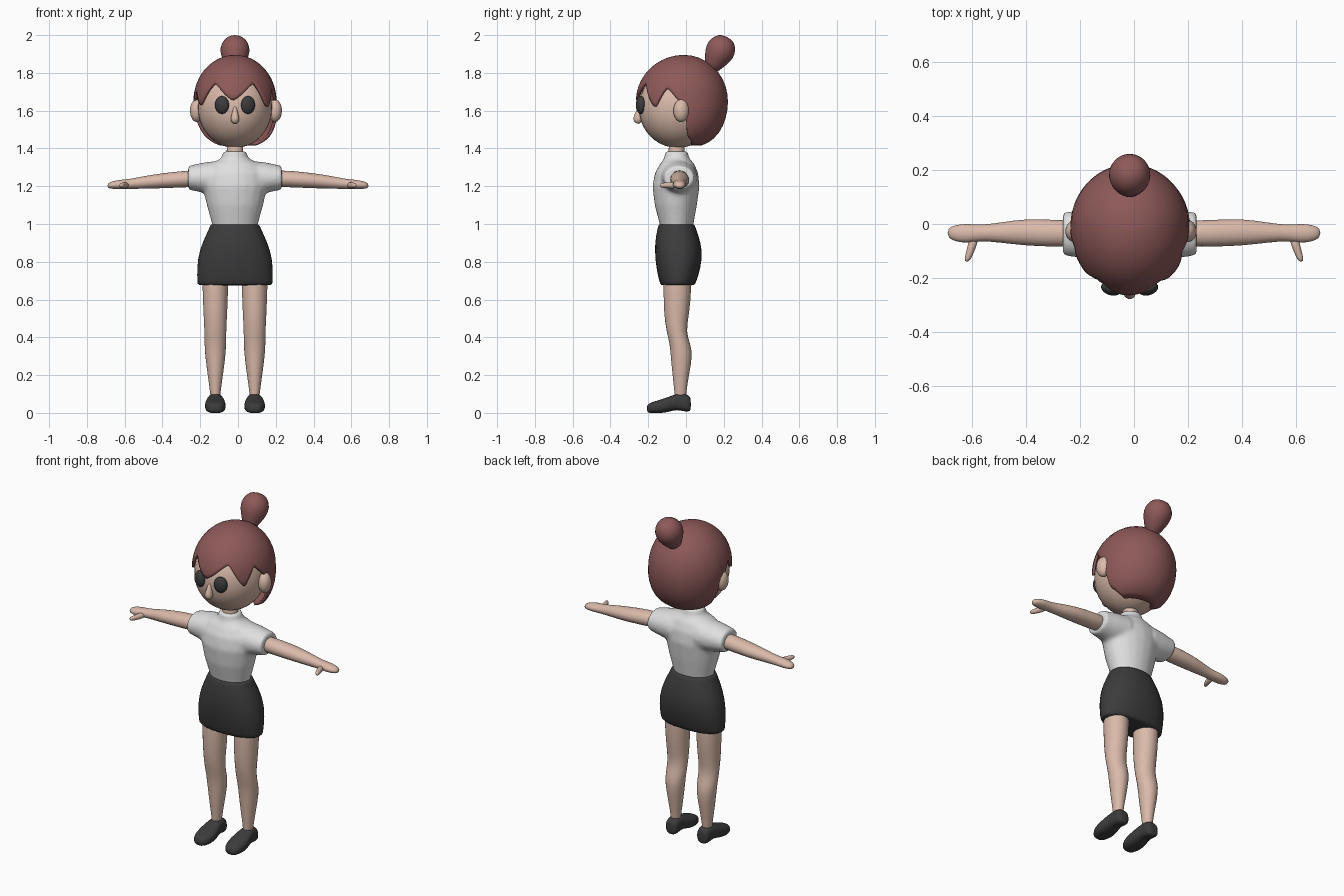
import bpy, bmesh, math
from mathutils import Vector

cube = bpy.data.objects.get("Cube")
if cube:
    bpy.data.objects.remove(cube, do_unlink=True)

MID = -0.016  # body centre line


def material(name, r, g, b):
    m = bpy.data.materials.new(name)
    m.use_nodes = True
    m.diffuse_color = (r, g, b, 1)
    bsdf = next(n for n in m.node_tree.nodes if n.type == 'BSDF_PRINCIPLED')
    bsdf.inputs["Base Color"].default_value = (r, g, b, 1)
    bsdf.inputs["Roughness"].default_value = 0.8
    return m


skin = material("warm skin", 0.70, 0.49, 0.40)
auburn = material("auburn hair", 0.27, 0.10, 0.10)
white = material("white cloth", 0.74, 0.74, 0.74)
charcoal = material("charcoal", 0.045, 0.045, 0.045)


def finish(name, bm, mat, levels=0):
    bmesh.ops.recalc_face_normals(bm, faces=bm.faces)
    me = bpy.data.meshes.new(name)
    bm.to_mesh(me)
    bm.free()
    me.materials.append(mat)
    for p in me.polygons:
        p.use_smooth = True
    ob = bpy.data.objects.new(name, me)
    bpy.context.collection.objects.link(ob)
    if levels:
        ob.modifiers.new("round", 'SUBSURF').levels = levels
        ob.modifiers["round"].render_levels = levels
    return ob


def loft(name, axis, rings, mat, power=1.0, n=20, levels=1):
    """Skin ellipse rings (position, centre a, centre b, radius a, radius b)."""
    bm = bmesh.new()
    loops = []
    for t, a, b, ra, rb in rings:
        loop = []
        for i in range(n):
            ang = math.tau * i / n
            c, s = math.cos(ang), math.sin(ang)
            u = a + ra * math.copysign(abs(c) ** power, c)
            v = b + rb * math.copysign(abs(s) ** power, s)
            co = {'x': (t, u, v), 'y': (u, t, v), 'z': (u, v, t)}[axis]
            loop.append(bm.verts.new(co))
        loops.append(loop)
    for lo, hi in zip(loops, loops[1:]):
        for i in range(n):
            j = (i + 1) % n
            bm.faces.new((lo[i], lo[j], hi[j], hi[i]))
    bm.faces.new(loops[0])
    bm.faces.new(loops[-1])
    return finish(name, bm, mat, levels)


def ellipsoid(name, centre, radii, mat, turn=0.0):
    bm = bmesh.new()
    bmesh.ops.create_uvsphere(bm, u_segments=32, v_segments=20, radius=1)
    bmesh.ops.scale(bm, vec=radii, verts=bm.verts)
    ob = finish(name, bm, mat)
    ob.location = centre
    ob.rotation_euler.z = turn
    return ob


# Head, neck, nose
ellipsoid("head", (MID, -0.045, 1.615), (0.197, 0.205, 0.212), skin)
loft("neck", 'z', [(z, MID, -0.05, 0.045, 0.043) for z in (1.3, 1.36, 1.46)], skin)
loft("nose", 'z', [(1.53, MID, -0.253, 0.012, 0.012), (1.55, MID, -0.257, 0.026, 0.026),
                   (1.58, MID, -0.252, 0.018, 0.022), (1.63, MID, -0.24, 0.006, 0.008)], skin)

# Eyes and ears
for side, label in ((1, "left"), (-1, "right")):
    ellipsoid(label + "_eye", (MID + side * 0.069, -0.24, 1.63),
              (0.038, 0.024, 0.047), charcoal, side * 0.3)
    ellipsoid(label + "_ear", (-0.011 + side * 0.207, -0.025, 1.6),
              (0.036, 0.042, 0.06), skin, side * 0.2)

# Hair: a shell whose lower edge follows locks, given as (degrees from front, height)
LOCKS = [(-180, 1.415), (-115, 1.415), (-98, 1.46), (-92, 1.62), (-72, 1.70), (-58, 1.63),
         (-33, 1.745), (-3, 1.655), (30, 1.745), (52, 1.62), (68, 1.72), (90, 1.63),
         (96, 1.46), (115, 1.415), (180, 1.415)]
HAIR_Z, HAIR_R = 1.65, 0.245


def edge_height(deg):
    for (a, za), (b, zb) in zip(LOCKS, LOCKS[1:]):
        if a <= deg <= b:
            f = (deg - a) / (b - a)
            f = 0.5 * f + 0.5 * f * f * (3 - 2 * f)
            return za + (zb - za) * f


def hair_shell():
    cols, rows = 144, 16
    bm = bmesh.new()
    crown = bm.verts.new((MID, -0.01, HAIR_Z + HAIR_R))
    grid = []
    for i in range(cols):
        deg = -180 + 360 * i / cols
        ang = math.radians(deg)
        limit = math.acos((edge_height(deg) - HAIR_Z) / HAIR_R)
        depth = 0.255 if abs(deg) < 90 else 0.232
        column = []
        for k in range(1, rows + 1):
            phi = limit * k / rows
            out = math.sin(phi) ** (0.75 if phi > math.pi / 2 else 1)
            x = MID + 0.22 * out * math.sin(ang)
            if deg > 0:  # the left side sweeps outward
                x += 0.035 * max(0, -math.cos(phi)) * math.sin(ang)
            column.append(bm.verts.new((x, -0.01 - depth * out * math.cos(ang),
                                        HAIR_Z + HAIR_R * math.cos(phi))))
        grid.append(column)
    for i in range(cols):
        a, b = grid[i], grid[(i + 1) % cols]
        bm.faces.new((crown, a[0], b[0]))
        for k in range(rows - 1):
            bm.faces.new((a[k], a[k + 1], b[k + 1], b[k]))
    ob = finish("hair", bm, auburn)
    thick = ob.modifiers.new("thickness", 'SOLIDIFY')
    thick.thickness, thick.offset = 0.015, -1


hair_shell()

# Teardrop bun leaning back
bun = loft("hair_bun", 'z', [(0, 0, 0, 0.03, 0.03), (0.05, 0, 0, 0.055, 0.055),
                             (0.1, 0, 0, 0.077, 0.077), (0.14, 0, 0, 0.08, 0.08),
                             (0.18, 0, 0, 0.063, 0.063), (0.205, 0, 0, 0.03, 0.03)], auburn)
bun.location = (MID, 0.125, 1.808)
bun.rotation_euler = Vector((0, 0.46, 0.9)).to_track_quat('Z', 'X').to_euler()

# Shirt: body and sleeves fused into one smooth surface
shirt = loft("shirt", 'z', [(z, MID, y, rx, ry) for z, y, rx, ry in (
    (0.98, -0.05, 0.12, 0.088), (1.0, -0.05, 0.122, 0.09), (1.1, -0.054, 0.15, 0.112),
    (1.2, -0.053, 0.172, 0.125), (1.27, -0.05, 0.17, 0.115), (1.32, -0.047, 0.135, 0.09),
    (1.34, -0.048, 0.085, 0.072), (1.36, -0.05, 0.066, 0.063), (1.385, -0.05, 0.064, 0.062))],
    white)
parts = [shirt]
for side in (1, -1):
    parts.append(loft("sleeve", 'x', [(MID + side * d, -0.037, z, ry, rz) for d, z, ry, rz in (
        (0.08, 1.245, 0.1, 0.09), (0.16, 1.245, 0.092, 0.082),
        (0.235, 1.245, 0.082, 0.066), (0.248, 1.245, 0.08, 0.064))], white))
bpy.ops.object.select_all(action='DESELECT')
for p in parts:
    p.select_set(True)
bpy.context.view_layer.objects.active = shirt
bpy.ops.object.join()
shirt.modifiers.clear()
fuse = shirt.modifiers.new("fuse", 'REMESH')
fuse.mode, fuse.voxel_size, fuse.use_smooth_shade = 'VOXEL', 0.01, True
relax = shirt.modifiers.new("relax", 'SMOOTH')
relax.factor, relax.iterations = 0.5, 10

# Skirt, with doubled rings for crisp hems
loft("skirt", 'z', [(z, MID, y, rx, ry) for z, y, rx, ry in (
    (0.675, -0.044, 0.196, 0.088), (0.678, -0.044, 0.2, 0.092), (0.72, -0.042, 0.204, 0.108),
    (0.82, -0.038, 0.201, 0.128), (0.9, -0.043, 0.175, 0.123), (0.96, -0.048, 0.146, 0.108),
    (0.997, -0.05, 0.13, 0.096), (1.0, -0.05, 0.128, 0.094))], charcoal, power=0.9)

# Limbs
for side, label in ((1, "left"), (-1, "right")):
    loft(label + "_arm", 'x', [(side * x, y, z, ry, rz) for x, y, z, ry, rz in (
        (0.15, -0.035, 1.243, 0.05, 0.046), (0.3, -0.035, 1.237, 0.05, 0.044),
        (0.4, -0.03, 1.229, 0.051, 0.04), (0.5, -0.032, 1.22, 0.037, 0.034),
        (0.57, -0.033, 1.212, 0.029, 0.026), (0.62, -0.035, 1.21, 0.037, 0.025),
        (0.665, -0.034, 1.206, 0.031, 0.021), (0.692, -0.033, 1.203, 0.016, 0.012))], skin)
    loft(label + "_thumb", 'y', [(y, side * x, 1.205, r, r) for y, x, r in (
        (-0.14, 0.62, 0.008), (-0.125, 0.615, 0.014), (-0.09, 0.603, 0.016),
        (-0.045, 0.59, 0.02))], skin, n=12)
    hip = MID + side * 0.104
    loft(label + "_leg", 'z', [(z, hip, y, rx, ry) for z, y, rx, ry in (
        (0.06, -0.03, 0.026, 0.03), (0.1, -0.03, 0.026, 0.03), (0.2, -0.028, 0.041, 0.044),
        (0.3, -0.023, 0.054, 0.058), (0.36, -0.03, 0.058, 0.056), (0.43, -0.052, 0.058, 0.051),
        (0.52, -0.05, 0.063, 0.068), (0.66, -0.045, 0.069, 0.075), (0.8, -0.045, 0.07, 0.075))],
        skin)
    loft(label + "_shoe", 'y', [(y, hip, (lo + hi) / 2, rx, (hi - lo) / 2) for y, lo, hi, rx in (
        (-0.208, 0.004, 0.042, 0.024), (-0.19, -0.002, 0.054, 0.043), (-0.15, -0.002, 0.066, 0.057),
        (-0.1, 0.002, 0.082, 0.055), (-0.06, 0.016, 0.098, 0.046), (-0.03, 0.012, 0.104, 0.041),
        (0.0, 0.006, 0.1, 0.04), (0.018, 0.008, 0.09, 0.036), (0.026, 0.014, 0.075, 0.024))],
        charcoal, power=0.75)
